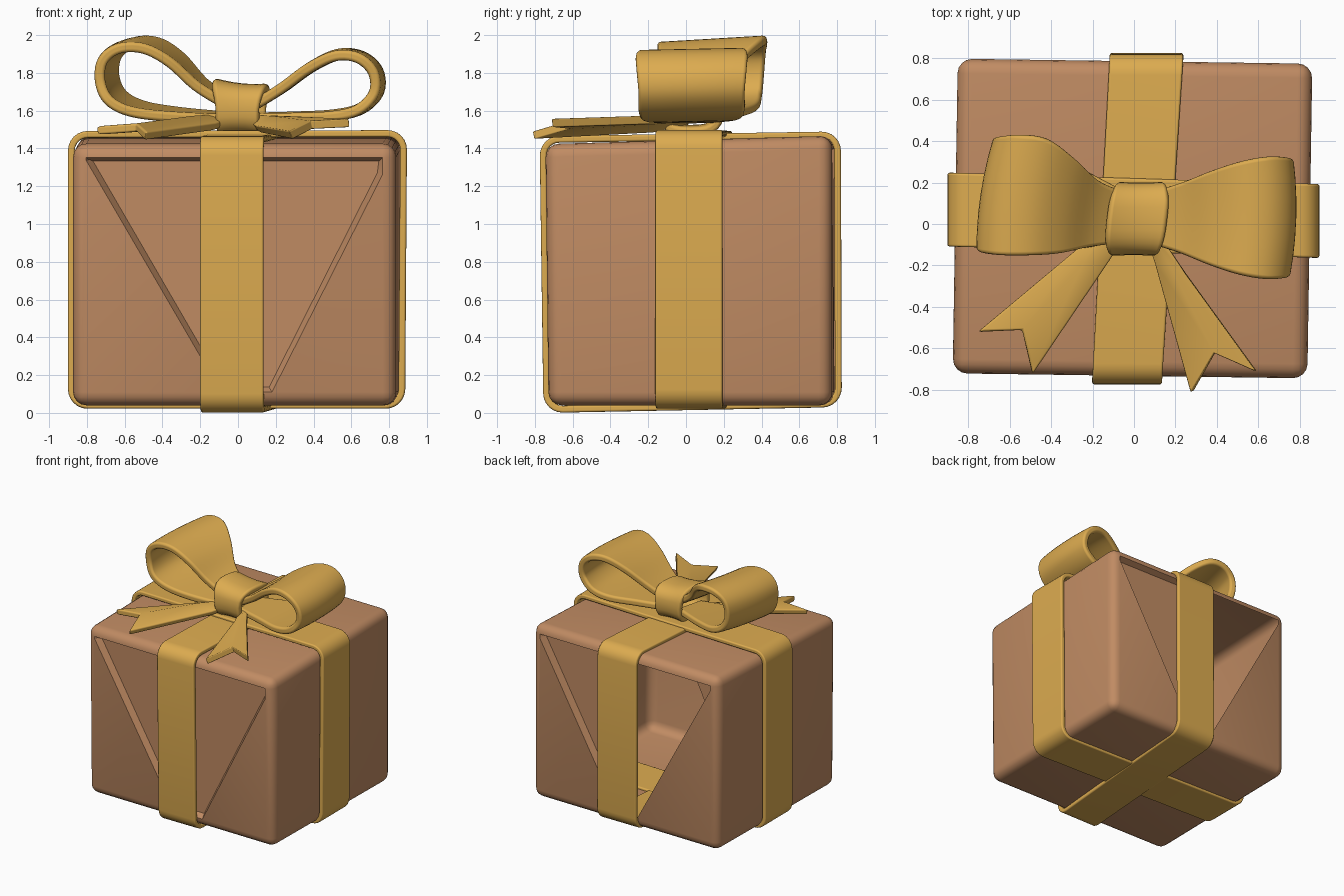
import bpy, bmesh, math
from mathutils import Vector as V

if "Cube" in bpy.data.objects:
    bpy.data.objects.remove(bpy.data.objects["Cube"])


def material(name, rgb):
    m = bpy.data.materials.new(name)
    m.diffuse_color = (*rgb, 1)
    m.use_nodes = True
    m.node_tree.nodes["Principled BSDF"].inputs["Base Color"].default_value = m.diffuse_color
    return m


GOLD = material("gold ribbon", (0.72, 0.41, 0.08))
BROWN = material("brown paper", (0.53, 0.26, 0.125))


def make(name, bm, mat):
    bmesh.ops.recalc_face_normals(bm, faces=bm.faces)
    me = bpy.data.meshes.new(name)
    bm.to_mesh(me)
    bm.free()
    me.materials.append(mat)
    for p in me.polygons:
        p.use_smooth = True
    ob = bpy.data.objects.new(name, me)
    bpy.context.collection.objects.link(ob)
    return ob


def sheet(name, rows, thick, closed=False, bevel=0.012):
    """Ribbon from rows of points, thickened and with rounded edges."""
    bm = bmesh.new()
    vs = [[bm.verts.new(p) for p in r] for r in rows]
    n = len(vs)
    for i in range(n if closed else n - 1):
        a, b = vs[i], vs[(i + 1) % n]
        for j in range(len(a) - 1):
            bm.faces.new((a[j], a[j + 1], b[j + 1], b[j]))
    ob = make(name, bm, GOLD)
    s = ob.modifiers.new("thickness", 'SOLIDIFY')
    s.thickness, s.offset = thick, 0
    b = ob.modifiers.new("soft edges", 'BEVEL')
    b.width, b.segments, b.harden_normals = bevel, 3, True
    b.limit_method, b.angle_limit = 'ANGLE', math.radians(50)
    return ob


def smooth_path(pts, n=5):
    """Catmull-Rom curve through tuples of any length."""
    p = [pts[0]] + list(pts) + [pts[-1]]
    out = []
    for i in range(1, len(p) - 2):
        for k in range(n):
            t = k / n
            out.append([0.5 * (2 * b + (c - a) * t + (2 * a - 5 * b + 4 * c - d) * t * t
                               + (3 * b - a - 3 * c + d) * t ** 3)
                        for a, b, c, d in zip(p[i - 1], p[i], p[i + 1], p[i + 2])])
    return out + [list(pts[-1])]


def rounded(corners, r, inset, steps=6):
    """Four-cornered outline with rounded corners, moved inwards by inset."""
    mid = sum((V(c) for c in corners), V((0, 0))) / 4
    cs = [V(c) - V([math.copysign(inset, c[i] - mid[i]) for i in range(2)]) for c in corners]
    out = []
    for i, c in enumerate(cs):
        u, w = (cs[i - 1] - c).normalized(), (cs[(i + 1) % 4] - c).normalized()
        for k in range(steps + 1):
            a = math.pi / 2 * k / steps
            out.append(c + u * r * (1 - math.sin(a)) + w * r * (1 - math.cos(a)))
    return out


# Box: slightly skewed, rounded, with sunken triangular folds front and back
bm = bmesh.new()
bmesh.ops.create_cube(bm, size=2)
for v in bm.verts:
    sx, sy, sz = v.co
    v.co = (-0.007 + 0.855 * sx + 0.012 * sy,
            0.03 + 0.755 * sy - 0.012 * sx - 0.008 * sz * (sy < 0),
            0.04 if sz < 0 else 1.445 + 0.022 * sy)
bmesh.ops.bevel(bm, geom=bm.edges[:], offset=0.07, segments=4, profile=0.5, affect='EDGES')


def flats(side):
    bm.normal_update()
    return [f for f in bm.faces if f.normal.y * side > 0.99 and f.calc_area() > 0.02]


def cut(side, a, b):
    fs = flats(side)
    geom = fs + list({e for f in fs for e in f.edges}) + list({v for f in fs for v in f.verts})
    d = V((b[0] - a[0], 0, b[1] - a[1]))
    bmesh.ops.bisect_plane(bm, geom=geom, plane_co=(a[0], 0, a[1]),
                           plane_no=d.cross(V((0, 1, 0))).normalized(), dist=1e-5)


cut(-1, (-0.80, 1.33), (-0.2, 0.30))
cut(-1, (0.79, 1.31), (0.2, 0.15))
cut(1, (-0.78, 1.36), (-0.12, 0.15))
cut(1, (0.79, 1.36), (0.24, 0.40))
cut(1, (0.04, 0), (0.04, 1.5))
hole, sunken = [], []
for side in (-1, 1):
    for f in flats(side):
        c = f.calc_center_median()
        # the middle pieces are the ones touching the top edge over a long span
        top = [v.co.x for v in f.verts if v.co.z > 1.25]
        if len(top) < 2 or max(top) - min(top) < 0.4:
            continue
        (hole if side == 1 and c.x < 0 else sunken).append(f)
bmesh.ops.inset_individual(bm, faces=sunken, thickness=0.03, depth=-0.045)
bmesh.ops.delete(bm, geom=hole, context='FACES')
box = make("gift_box", bm, BROWN)
bpy.context.view_layer.objects.active = box
box.select_set(True)
bpy.ops.object.shade_smooth_by_angle(angle=math.radians(30))

# Ribbon bands around the box, one each way
T = 0.036
path = rounded([(-0.755, 0.0), (0.825, 0.03), (0.82, 1.49), (-0.775, 1.465)], 0.085, T / 2)
sheet("band_front_to_back",
      [[(0.012 + 0.06 * y + s * (0.173 + 0.006 * y), y, z) for s in (-1, 0, 1)] for y, z in path],
      T, True)
path = rounded([(-0.90, 0.022), (0.885, 0.022), (0.895, 1.497), (-0.90, 1.492)], 0.085, T / 2)
sheet("band_side_to_side",
      [[(x, 0.042 - 0.031 * x + s * 0.178, z) for s in (-1, 0, 1)] for x, z in path], T, True)


# Bow loops: path points are x, y, z, half width
def loop(name, pts, lean, tilt):
    rows = []
    for x, y, z, h in smooth_path(pts):
        row = []
        for k in range(-3, 4):
            s = k / 3
            grow = 1 + 0.03 * (1 - s * s)          # sides bulge a little
            row.append((x * grow + lean * s * h, y + s * h, z + tilt * s * h))
        rows.append(row)
    sheet(name, rows, 0.055, bevel=0.02)


loop("bow_loop_left", [
    (-0.05, 0.03, 1.64, 0.12), (-0.20, 0.05, 1.74, 0.16), (-0.33, 0.09, 1.87, 0.23),
    (-0.46, 0.13, 1.945, 0.28), (-0.59, 0.14, 1.945, 0.29), (-0.675, 0.14, 1.88, 0.28),
    (-0.69, 0.14, 1.77, 0.27), (-0.645, 0.13, 1.67, 0.27), (-0.53, 0.12, 1.61, 0.26),
    (-0.33, 0.08, 1.58, 0.21), (-0.05, 0.03, 1.56, 0.12)], 0.15, 0.06)
loop("bow_loop_right", [
    (0.07, 0.03, 1.62, 0.12), (0.23, 0.03, 1.72, 0.17), (0.38, 0.03, 1.83, 0.23),
    (0.52, 0.03, 1.895, 0.275), (0.64, 0.03, 1.885, 0.295), (0.72, 0.03, 1.81, 0.29),
    (0.725, 0.03, 1.70, 0.28), (0.64, 0.03, 1.61, 0.28), (0.50, 0.03, 1.575, 0.26),
    (0.30, 0.03, 1.565, 0.19), (0.07, 0.03, 1.56, 0.12)], 0.03, 0.02)

# Knot: band around the middle, flared towards its edges
rows = []
for i in range(28):
    a = 2 * math.pi * i / 28
    c, s = math.cos(a), math.sin(a)
    y = 0.15 * math.copysign(abs(c) ** 0.7, c)
    z = 0.11 * math.copysign(abs(s) ** 0.7, s)
    row = []
    for k in range(-3, 4):
        t = k / 3
        f = 1 + 0.13 * t * t
        w = 0.115 + 0.03 * max(0, s)
        row.append((0.015 + t * w + 0.12 * y, 0.025 + y * (1 + 0.03 * t * t),
                    1.61 + z * f - 0.015 * t * max(0, s)))
    rows.append(row)
sheet("knot", rows, 0.05, True, bevel=0.02)

# Tails: rows from knot to notched end, each left edge, centre, right edge
sheet("tail_left", [
    [(-0.10, 0.02, 1.54), (-0.08, -0.02, 1.56), (-0.05, -0.06, 1.54)],
    [(-0.33, -0.17, 1.52), (-0.24, -0.18, 1.55), (-0.12, -0.17, 1.515)],
    [(-0.75, -0.52, 1.495), (-0.54, -0.51, 1.51), (-0.49, -0.72, 1.465)]], 0.045)
sheet("tail_right", [
    [(0.05, 0.0, 1.54), (0.08, -0.02, 1.56), (0.12, -0.05, 1.55)],
    [(0.11, -0.18, 1.50), (0.18, -0.20, 1.55), (0.25, -0.24, 1.55)],
    [(0.28, -0.81, 1.47), (0.39, -0.62, 1.525), (0.59, -0.71, 1.535)]], 0.045)
